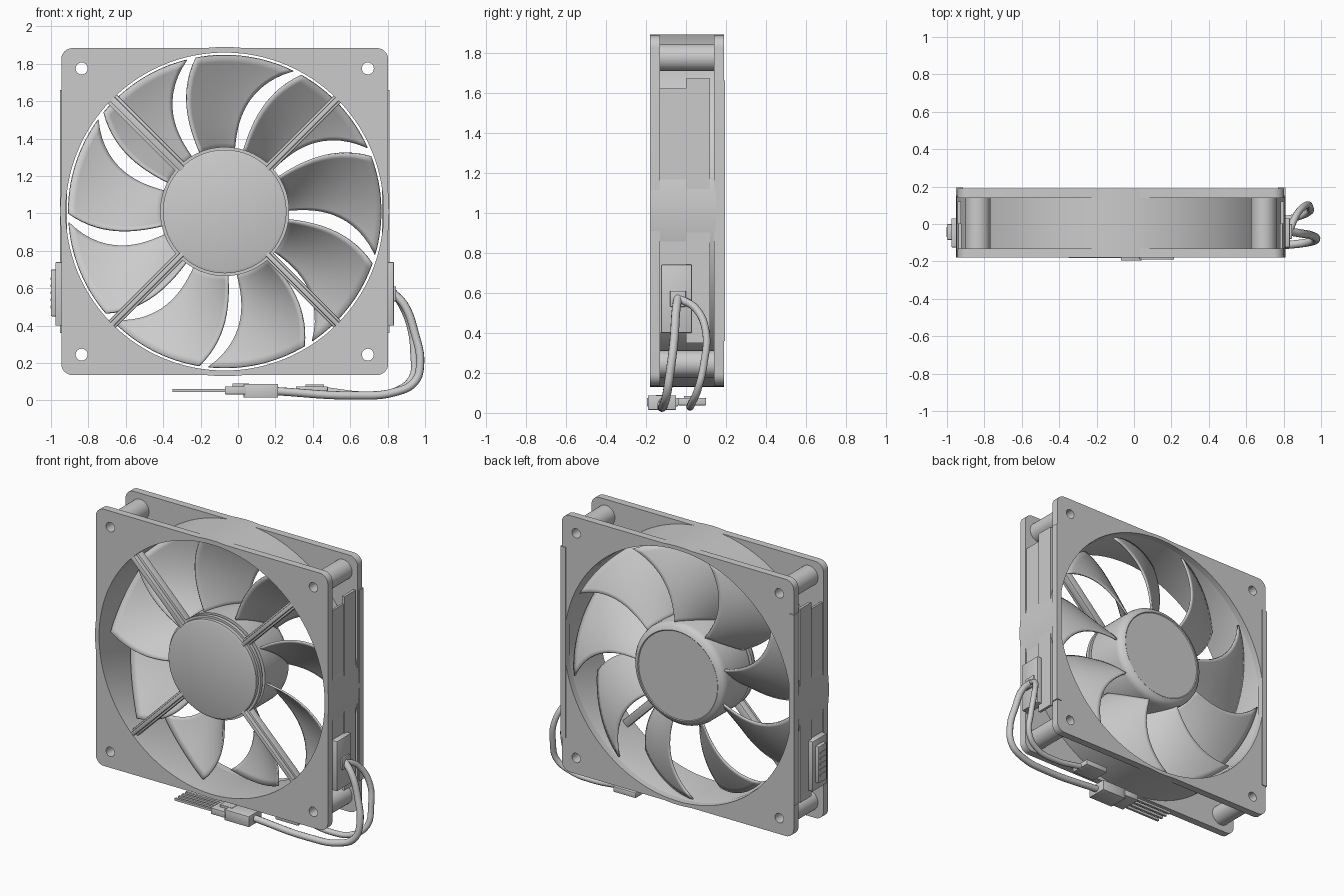
import bpy, bmesh, math
from mathutils import Matrix, Vector

if "Cube" in bpy.data.objects:
    bpy.data.objects.remove(bpy.data.objects["Cube"])

CX, CZ = -0.071, 1.01          # fan axis, parallel to y
HALF = 0.874                   # half width of the square frame


def finish(name, bm, angle=35):
    bmesh.ops.recalc_face_normals(bm, faces=bm.faces)
    me = bpy.data.meshes.new(name)
    bm.to_mesh(me)
    bm.free()
    ob = bpy.data.objects.new(name, me)
    bpy.context.collection.objects.link(ob)
    smooth(ob, angle)
    return ob


def smooth(ob, angle=35):
    bpy.ops.object.select_all(action='DESELECT')
    ob.select_set(True)
    bpy.context.view_layer.objects.active = ob
    bpy.ops.object.shade_smooth_by_angle(angle=math.radians(angle))


def box(name, x, y, z, bevel=0.0, turn=None):
    """Box from (min, max) pairs; turn spins it about the fan axis."""
    bm = bmesh.new()
    bmesh.ops.create_cube(bm, size=1)
    for v in bm.verts:
        v.co = Vector([(a + b) / 2 + c * (b - a) for (a, b), c in zip((x, y, z), v.co)])
    if bevel:
        bmesh.ops.bevel(bm, geom=bm.edges[:], offset=bevel, segments=2, affect='EDGES', profile=0.5)
    if turn is not None:
        m = Matrix.Translation((CX, 0, CZ)) @ Matrix.Rotation(-turn, 4, 'Y')
        bmesh.ops.transform(bm, matrix=m, verts=bm.verts)
    return finish(name, bm)


def lathe(name, profile, x=CX, z=CZ, n=96, closed=False):
    """Spin (radius, y) points about an axis parallel to y."""
    bm = bmesh.new()
    rings = []
    for r, y in profile:
        if r == 0:
            rings.append([bm.verts.new((x, y, z))] * n)
        else:
            rings.append([bm.verts.new((x + r * math.cos(math.tau * i / n), y,
                                        z + r * math.sin(math.tau * i / n))) for i in range(n)])
    pairs = list(zip(rings, rings[1:])) + ([(rings[-1], rings[0])] if closed else [])
    for a, b in pairs:
        for i in range(n):
            j = (i + 1) % n
            bm.faces.new(list(dict.fromkeys((a[i], a[j], b[j], b[i]))))
    return finish(name, bm)


def circle(cx, cy, r, n):
    return [(cx + r * math.cos(math.tau * i / n), cy + r * math.sin(math.tau * i / n)) for i in range(n)]


def flange(name, y0, y1):
    """Rounded square plate with one large and four small holes."""
    cu = bpy.data.curves.new(name, 'CURVE')
    cu.dimensions, cu.fill_mode, cu.extrude = '2D', 'BOTH', (y1 - y0) / 2
    rad, outline = 0.06, []
    for k, (sx, sy) in enumerate(((1, 1), (-1, 1), (-1, -1), (1, -1))):
        for i in range(9):
            a = math.pi / 2 * (k + i / 8)
            outline.append((sx * (HALF - rad) + rad * math.cos(a), sy * (HALF - rad) + rad * math.sin(a)))
    loops = [outline, circle(0, 0, 0.855, 96)]
    loops += [circle(sx * 0.765, sy * 0.765, 0.032, 24) for sx in (-1, 1) for sy in (-1, 1)]
    for pts in loops:
        s = cu.splines.new('POLY')
        s.points.add(len(pts) - 1)
        for p, (a, b) in zip(s.points, pts):
            p.co = (a, b, 0, 1)
        s.use_cyclic_u = True
    ob = bpy.data.objects.new(name, cu)
    bpy.context.collection.objects.link(ob)
    ob.location = (CX, (y0 + y1) / 2, CZ)
    ob.rotation_euler = (math.pi / 2, 0, 0)
    bpy.ops.object.select_all(action='DESELECT')
    ob.select_set(True)
    bpy.context.view_layer.objects.active = ob
    bpy.ops.object.convert(target='MESH')
    smooth(bpy.context.view_layer.objects.active)


def cable(name, pts, r):
    cu = bpy.data.curves.new(name, 'CURVE')
    cu.dimensions, cu.bevel_depth, cu.bevel_resolution, cu.resolution_u = '3D', r, 3, 6
    cu.use_fill_caps = True
    s = cu.splines.new('BEZIER')
    s.bezier_points.add(len(pts) - 1)
    for p, co in zip(s.bezier_points, pts):
        p.co = co
        p.handle_left_type = p.handle_right_type = 'AUTO'
    ob = bpy.data.objects.new(name, cu)
    bpy.context.collection.objects.link(ob)


# Frame: two flanges, round duct, hollow corner posts
flange("front_flange", -0.18, -0.13)
flange("back_flange", 0.14, 0.19)
lathe("duct", [(0.85, -0.18), (0.88, -0.18), (0.88, 0.19), (0.868, 0.19), (0.85, 0.13)], n=128, closed=True)
for sx in (-1, 1):
    for sz in (-1, 1):
        lathe("corner_post", [(0.032, -0.135), (0.068, -0.135), (0.068, 0.145), (0.032, 0.145)],
              CX + sx * 0.765, CZ + sz * 0.765, 32, True)


# Side rails and back pads, mirrored left and right
def side(a, b, s):
    return tuple(sorted((CX + s * a, CX + s * b)))


for s in (-1, 1):
    box("side_rail", side(0.855, 0.873, s), (0.0, 0.12), (0.35, 1.67))
    box("side_panel", side(0.852, 0.866, s), (-0.135, 0.0), (0.40, 1.62))
    box("back_pad", side(0.842, 0.881, s), (0.15, 0.196), (0.36, 1.66))
    box("side_housing", side(0.86, 0.905, s), (-0.125, 0.03), (0.40, 0.74), 0.005)
box("switch_base", (-1.0, -0.96), (-0.085, 0.0), (0.45, 0.70), 0.005)
for i in range(5):
    z = 0.50 + i * 0.0375
    box("switch_ridge", (-1.003, -0.99), (-0.07, -0.015), (z - 0.007, z + 0.007))
box("cable_exit", (0.82, 0.845), (-0.08, 0.0), (0.53, 0.61), 0.005)

# Motor mount, rotor hub and struts
lathe("motor_mount", [(0, -0.18), (0.315, -0.18), (0.33, -0.174), (0.33, -0.15), (0.345, -0.15),
                      (0.345, -0.125), (0.32, -0.125), (0.32, -0.09), (0, -0.09)])
lathe("rotor_hub", [(0, -0.1), (0.345, -0.1), (0.345, 0.14), (0.34, 0.162), (0.326, 0.18),
                    (0.302, 0.19), (0.297, 0.186), (0, 0.186)])
for k in range(4):
    a = math.radians(45 + 90 * k)
    w = 0.034 if k == 1 else 0.026
    box("strut", (0.31, 0.858), (-0.15, -0.10), (-w, w), 0.004, a)
    box("strut_ridge", (0.31, 0.858), (-0.178, -0.14), (-w * 0.5, w * 0.5), 0.004, a)


# Nine swept blades
def quad(r, a, b, c):
    """Parabola through values at radii 0.37, 0.62 and 0.84."""
    p, q, s = 0.37, 0.62, 0.84
    return (a * (r - q) * (r - s) / ((p - q) * (p - s)) + b * (r - p) * (r - s) / ((q - p) * (q - s))
            + c * (r - p) * (r - q) / ((s - p) * (s - q)))


NR, NT = 14, 16
for k in range(9):
    bm = bmesh.new()
    grid = []
    for i in range(NR + 1):
        r = 0.33 + (0.836 - 0.33) * i / NR
        gap, w = quad(r, 117, 113, 102), quad(r, 4.5, 4.0, 1.7)
        row = []
        for j in range(NT + 1):
            t = j / NT
            a = math.radians(gap + w + (40 - 2 * w) * t + 40 * k)
            y = 0.15 - 0.225 * (0.6 * t + 0.4 * t * t)
            row.append(bm.verts.new((CX + r * math.cos(a), y, CZ + r * math.sin(a))))
        grid.append(row)
    for i in range(NR):
        for j in range(NT):
            bm.faces.new((grid[i][j], grid[i + 1][j], grid[i + 1][j + 1], grid[i][j + 1]))
    blade = finish("blade", bm)
    mod = blade.modifiers.new("thickness", 'SOLIDIFY')
    mod.thickness, mod.offset = 0.012, 0

# Two cables from the right housing to the plugs
cable("cable_a", [(0.83, -0.04, 0.575), (0.89, -0.05, 0.51), (0.945, -0.06, 0.36), (0.974, -0.08, 0.2),
                  (0.945, -0.095, 0.1), (0.84, -0.11, 0.045), (0.62, -0.12, 0.027), (0.2, -0.12, 0.05)], 0.022)
cable("cable_b", [(0.83, -0.04, 0.575), (0.87, 0.05, 0.52), (0.92, 0.1, 0.4), (0.94, 0.09, 0.25),
                  (0.93, 0.06, 0.12), (0.84, 0.03, 0.05), (0.7, 0.02, 0.03), (0.45, 0.03, 0.055)], 0.019)

# Plug with pins, and socket
box("plug_body", (0.03, 0.215), (-0.19, -0.05), (0.015, 0.088), 0.004)
box("plug_nose", (-0.07, 0.04), (-0.195, -0.04), (0.033, 0.075), 0.003)
box("plug_key", (-0.03, 0.06), (-0.15, -0.09), (0.07, 0.09))
box("socket_body", (0.31, 0.48), (-0.04, 0.1), (0.038, 0.075), 0.004)
box("socket_key", (0.36, 0.46), (-0.01, 0.05), (0.07, 0.085))
for i in range(4):
    y = -0.174 + i * 0.038
    box("pin", (-0.35, -0.06), (y - 0.008, y + 0.008), (0.044, 0.06))
